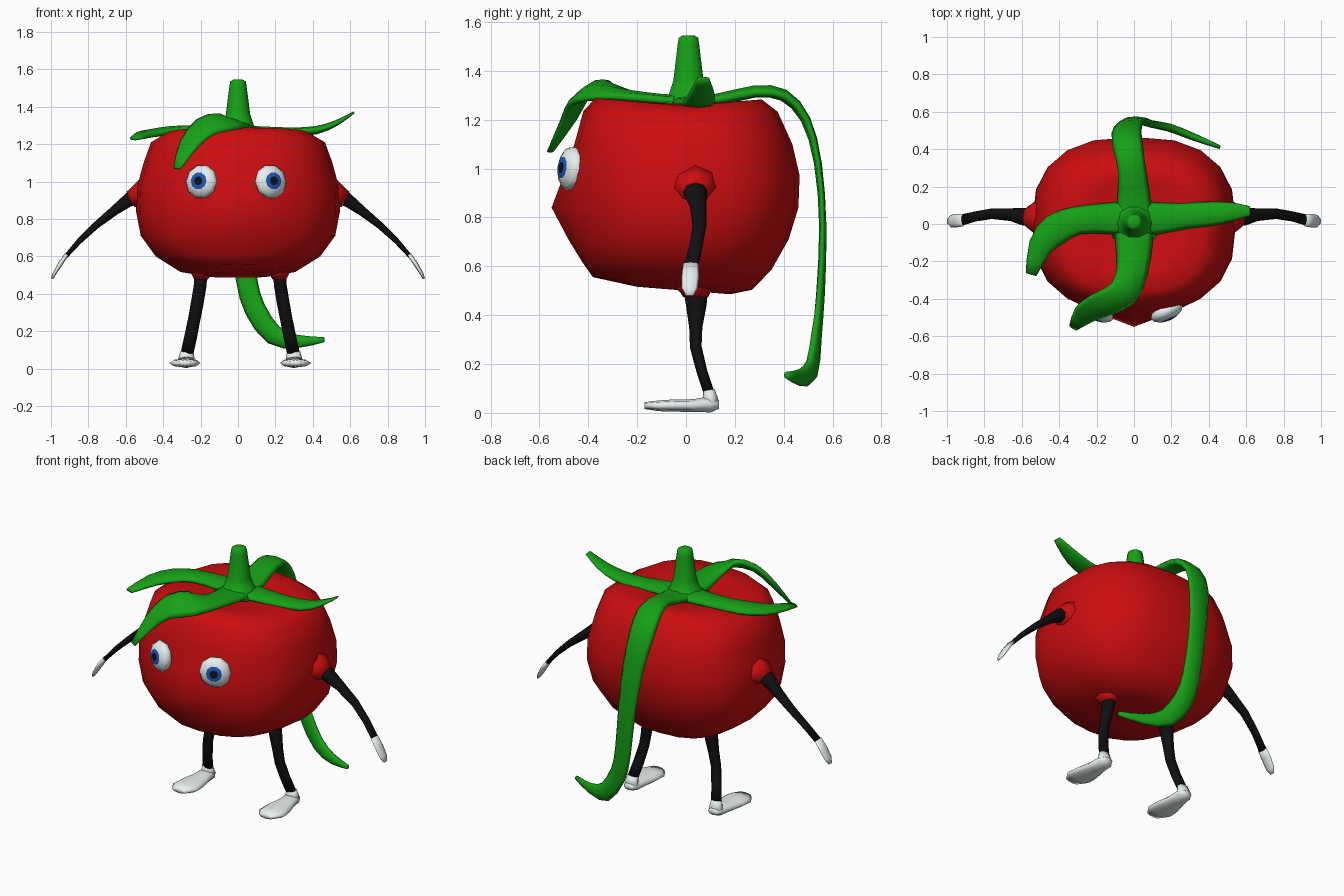
import bpy, bmesh, math
from mathutils import Vector


def material(name, rgb):
    m = bpy.data.materials.new(name)
    m.diffuse_color = (*rgb, 1)
    return m


RED = material("red", (0.6, 0.004, 0.005))
GREEN = material("green", (0.008, 0.36, 0.008))
BLACK = material("black", (0.005, 0.005, 0.006))
WHITE = material("white", (0.8, 0.86, 0.86))
BLUE = material("blue", (0.01, 0.1, 0.5))


def skin(name, rings, mats, band_mats=None):
    """Join equal-sized rings of points into a closed smooth surface."""
    bm = bmesh.new()
    rows = [[bm.verts.new(p) for p in r] for r in rings]
    n = len(rows[0])
    for k, (a, b) in enumerate(zip(rows, rows[1:])):
        for i in range(n):
            j = (i + 1) % n
            f = bm.faces.new((a[i], a[j], b[j], b[i]))
            f.material_index = band_mats[k] if band_mats else 0
    for row in (rows[0], rows[-1]):
        c = bm.verts.new(sum((v.co for v in row), Vector()) / n)
        for i in range(n):
            f = bm.faces.new((row[i], row[(i + 1) % n], c))
            f.material_index = band_mats[-1] if band_mats and row is rows[0] else 0
    bmesh.ops.recalc_face_normals(bm, faces=bm.faces)
    for f in bm.faces:
        f.smooth = True
    me = bpy.data.meshes.new(name)
    bm.to_mesh(me)
    bm.free()
    for m in mats:
        me.materials.append(m)
    ob = bpy.data.objects.new(name, me)
    bpy.context.collection.objects.link(ob)
    return ob


def refine(pts):
    """Catmull-Rom midpoints between the given points."""
    out = []
    for i in range(len(pts) - 1):
        a, b = pts[i], pts[i + 1]
        p, q = pts[max(i - 1, 0)], pts[min(i + 2, len(pts) - 1)]
        out += [a, tuple((9 * (u + v) - s - t) / 16 for u, v, s, t in zip(a, b, p, q))]
    return out + [pts[-1]]


def tube(name, pts, mat, hint=None, n=8):
    """Elliptic tube through (x, y, z, half width, half thickness) points."""
    rings = []
    for i, (x, y, z, w, t) in enumerate(pts):
        p = Vector((x, y, z))
        d = Vector(pts[min(i + 1, len(pts) - 1)][:3]) - Vector(pts[max(i - 1, 0)][:3])
        d.normalize()
        h = Vector(hint) if hint else p - Vector((0, 0, min(0.9, z)))
        side = d.cross(h).normalized()
        up = side.cross(d)
        angles = [2 * math.pi * k / n for k in range(n)]
        rings.append([p + side * w * math.cos(a) + up * t * math.sin(a) for a in angles])
    return skin(name, rings, [mat])


# Body: squarish rings with a nose bulge; (z, half width, front y, back y, tilt, lift)
levels = [
    (0.500, 0.18, -0.20, 0.18, -0.08, 0),
    (0.525, 0.32, -0.38, 0.27, -0.08, 0),
    (0.600, 0.44, -0.42, 0.35, -0.04, 0),
    (0.710, 0.52, -0.45, 0.42, 0, 0),
    (0.840, 0.545, -0.465, 0.46, 0, 0),
    (0.970, 0.54, -0.47, 0.465, 0, 0),
    (1.100, 0.505, -0.455, 0.435, 0, 0),
    (1.210, 0.465, -0.42, 0.375, 0, 0.06),
    (1.255, 0.38, -0.37, 0.31, 0, 0.09),
    (1.262, 0.25, -0.25, 0.22, 0, 0.06),
    (1.250, 0.10, -0.10, 0.10, 0, 0)]
rings = []
for z, rx, yf, yb, tilt, lift in levels:
    ring = []
    for k in range(20):
        a = 2 * math.pi * k / 20
        c, s = math.cos(a), math.sin(a)
        x = math.copysign(abs(c) ** 0.78, c) * rx
        y = abs(s) ** 0.78 * (yb if s > 0 else yf)
        zz = z + tilt * y + lift * abs(y)
        if y < -0.2:
            y -= 0.085 * math.exp(-(x / 0.18) ** 2 - ((zz - 0.84) / 0.13) ** 2)
        ring.append((x, y, zz))
    rings.append(ring)
skin("body", rings, [RED])

# Stem
tube("stem", [(0, 0.01, 1.265, 0.14, 0.14), (0, 0.01, 1.30, 0.085, 0.085),
              (0, 0.01, 1.36, 0.065, 0.065), (0, 0.01, 1.51, 0.046, 0.046),
              (0, 0.01, 1.535, 0.042, 0.042), (0, 0.01, 1.545, 0.025, 0.025)],
     GREEN, (0, 1, 0), 10)

# Leaves
tube("front_leaf", refine([
    (0, 0.05, 1.275, 0.11, 0.025), (0, -0.10, 1.28, 0.10, 0.025),
    (-0.01, -0.25, 1.30, 0.085, 0.025), (-0.06, -0.37, 1.32, 0.09, 0.025),
    (-0.17, -0.43, 1.295, 0.085, 0.022), (-0.26, -0.48, 1.20, 0.065, 0.018),
    (-0.325, -0.555, 1.07, 0.025, 0.008)]), GREEN)
tube("left_leaf", refine([
    (0.05, 0.03, 1.275, 0.11, 0.025), (-0.12, 0.03, 1.275, 0.085, 0.025),
    (-0.30, 0.02, 1.275, 0.075, 0.025), (-0.42, -0.03, 1.265, 0.085, 0.024),
    (-0.50, -0.12, 1.25, 0.065, 0.02), (-0.55, -0.27, 1.23, 0.03, 0.01)]),
     GREEN, (0, 0, 1))
tube("right_leaf", refine([
    (-0.05, 0.03, 1.275, 0.11, 0.025), (0.13, 0.03, 1.27, 0.085, 0.025),
    (0.28, 0.045, 1.265, 0.07, 0.024), (0.42, 0.055, 1.275, 0.065, 0.022),
    (0.53, 0.065, 1.315, 0.05, 0.015), (0.62, 0.07, 1.37, 0.025, 0.006)]),
     GREEN, (0, 0, 1))
tube("back_leaf", refine([
    (0, -0.05, 1.275, 0.11, 0.025), (0, 0.12, 1.28, 0.09, 0.025),
    (-0.01, 0.28, 1.315, 0.075, 0.025), (-0.03, 0.40, 1.30, 0.08, 0.025),
    (-0.04, 0.49, 1.20, 0.08, 0.02), (-0.02, 0.54, 1.02, 0.07, 0.016),
    (0.01, 0.56, 0.76, 0.06, 0.015), (0.045, 0.55, 0.48, 0.057, 0.018),
    (0.09, 0.535, 0.32, 0.058, 0.02), (0.19, 0.515, 0.18, 0.055, 0.022),
    (0.32, 0.465, 0.145, 0.035, 0.02), (0.46, 0.41, 0.155, 0.014, 0.01)]), GREEN)

# Eyes: flattened balls, pole facing out carries pupil and iris
for s, side in ((-1, "left"), (1, "right")):
    n = Vector((s * 0.4, -0.9, 0.1)).normalized()
    u = n.cross(Vector((0, 0, 1))).normalized()
    v = u.cross(n)
    c = Vector((s * 0.185 - 0.01, -0.472, 1.0))
    rings = []
    for deg in (7, 15, 30, 60, 90, 120, 150):
        r, d = 0.092 * math.sin(math.radians(deg)), 0.045 * math.cos(math.radians(deg))
        rings.append([c + n * d + u * r * math.cos(k * math.pi / 5)
                      + v * r * math.sin(k * math.pi / 5) for k in range(10)])
    skin(side + "_eye", rings, [WHITE, BLUE, BLACK], [2, 1, 0, 0, 0, 0, 2])

# Limbs, once per side
for s, side in ((-1, "left"), (1, "right")):
    def limb(name, pts, mat, hint, dx=0.0):
        tube(side + "_" + name, [(s * p[0] + dx, *p[1:]) for p in pts], mat, hint)

    out = (s, 0, 1)
    limb("shoulder", [(0.49, 0.035, 0.93, 0.12, 0.10), (0.545, 0.035, 0.92, 0.075, 0.06),
                      (0.575, 0.037, 0.905, 0.053, 0.045)], RED, out)
    limb("arm", [(0.54, 0.035, 0.93, 0.052, 0.045), (0.60, 0.04, 0.89, 0.046, 0.034),
                 (0.66, 0.05, 0.845, 0.034, 0.026), (0.76, 0.055, 0.765, 0.028, 0.019),
                 (0.85, 0.04, 0.68, 0.027, 0.015), (0.925, 0.02, 0.595, 0.03, 0.011)],
         BLACK, out)
    limb("hand", [(0.915, 0.02, 0.61, 0.033, 0.012), (0.95, 0.018, 0.56, 0.036, 0.012),
                  (0.98, 0.015, 0.51, 0.033, 0.01), (0.995, 0.015, 0.48, 0.016, 0.006)],
         WHITE, out)
    limb("hip", [(0.205, 0.035, 0.54, 0.085, 0.10), (0.21, 0.04, 0.50, 0.05, 0.065),
                 (0.21, 0.04, 0.475, 0.036, 0.052)], RED, (0, 1, 0), 0.012)
    limb("leg", [(0.21, 0.04, 0.50, 0.034, 0.05), (0.215, 0.042, 0.44, 0.034, 0.042),
                 (0.23, 0.04, 0.35, 0.034, 0.027), (0.245, 0.04, 0.27, 0.033, 0.024),
                 (0.265, 0.065, 0.17, 0.034, 0.022), (0.285, 0.095, 0.08, 0.034, 0.022)],
         BLACK, (0, 1, 0), 0.012)
    limb("ankle", [(0.288, 0.102, 0.02, 0.045, 0.032), (0.287, 0.10, 0.06, 0.042, 0.03),
                   (0.285, 0.094, 0.092, 0.035, 0.024)], WHITE, (0, 1, 0), 0.012)
    limb("foot", [(0.288, 0.135, 0.035, 0.03, 0.018), (0.288, 0.10, 0.035, 0.048, 0.033),
                  (0.29, 0.03, 0.03, 0.06, 0.026), (0.293, -0.05, 0.03, 0.08, 0.025),
                  (0.296, -0.11, 0.029, 0.084, 0.022), (0.296, -0.17, 0.03, 0.045, 0.014)],
         WHITE, (0, 0, 1), 0.012)
